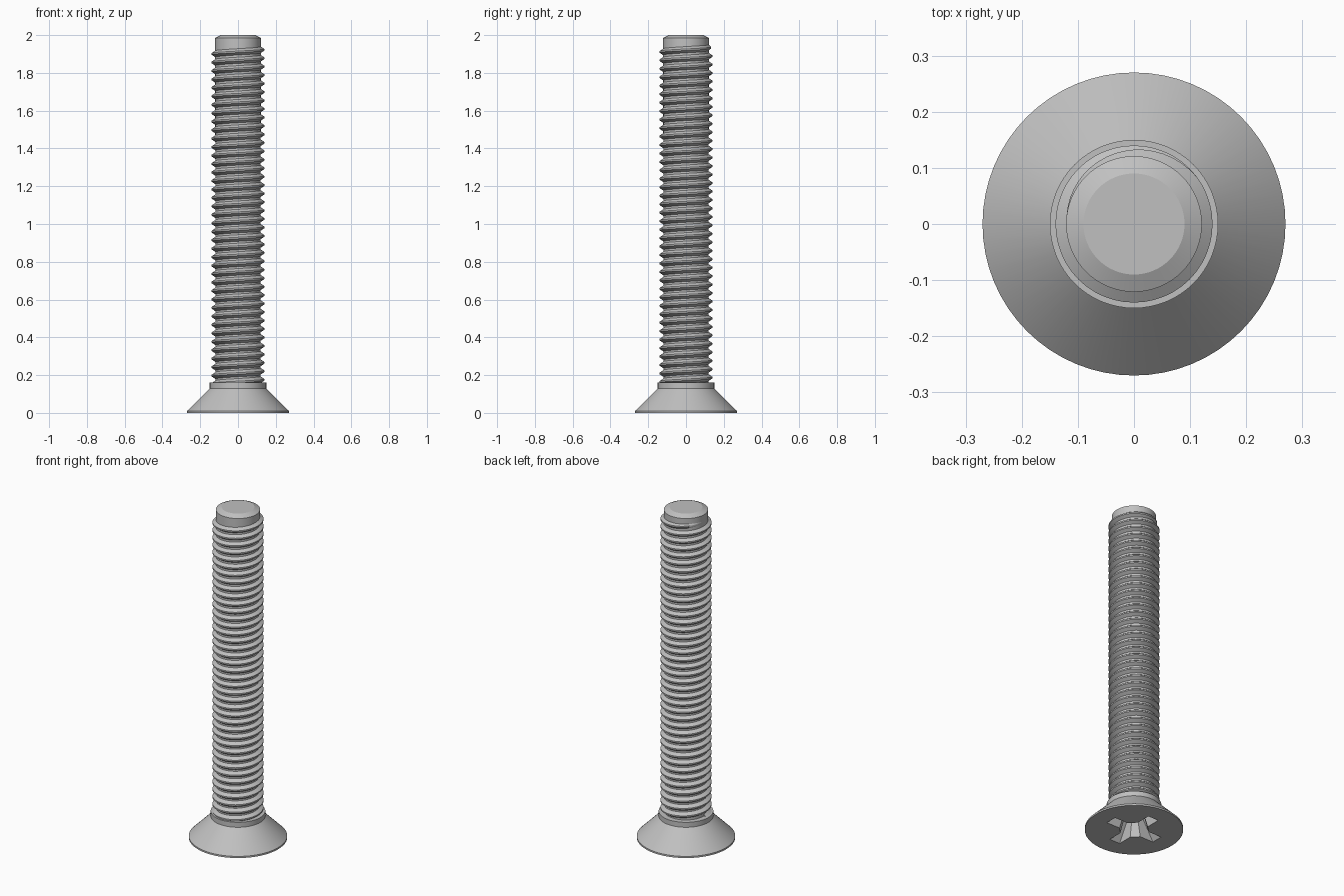
import bpy
import bmesh
from math import cos, sin, pi, radians

cube = bpy.data.objects.get("Cube")
if cube:
    bpy.data.objects.remove(cube, do_unlink=True)

steel = bpy.data.materials.new("grey steel")
steel.use_nodes = True
STEEL = (0.53, 0.53, 0.53, 1)
steel.diffuse_color = STEEL
steel.node_tree.nodes["Principled BSDF"].inputs["Base Color"].default_value = STEEL

SIDES = 64
PITCH = 0.0448
CORE, CREST = 0.119, 0.139


def make_object(name, bm):
    bmesh.ops.recalc_face_normals(bm, faces=bm.faces)
    mesh = bpy.data.meshes.new(name)
    bm.to_mesh(mesh)
    bm.free()
    mesh.materials.append(steel)
    obj = bpy.data.objects.new(name, mesh)
    bpy.context.collection.objects.link(obj)
    return obj


def loft(name, rings):
    """Bridge closed rings of points in order and cap both ends."""
    bm = bmesh.new()
    rows = [[bm.verts.new(p) for p in ring] for ring in rings]
    for a, b in zip(rows, rows[1:]):
        for i in range(len(a)):
            j = (i + 1) % len(a)
            bm.faces.new((a[i], a[j], b[j], b[i]))
    bm.faces.new(rows[0][::-1])
    bm.faces.new(rows[-1])
    return make_object(name, bm)


def circle(r, z):
    return [(r * cos(2 * pi * i / SIDES), r * sin(2 * pi * i / SIDES), z)
            for i in range(SIDES)]


def cross(length, half, corner, z):
    """Cross outline with bevelled inner corners."""
    arm = [(length, -half), (length, half), (corner, half), (half, corner)]
    points = []
    for q in range(4):
        c, s = cos(q * pi / 2), sin(q * pi / 2)
        points += [(x * c - y * s, x * s + y * c, z) for x, y in arm]
    return points


# Countersunk head with collar
head = loft("countersunk_head", [circle(0.27, 0), circle(0.27, 0.01),
                                 circle(0.15, 0.13), circle(0.15, 0.16)])

# Tapered cross recess in the underside of the head
cutter = loft("recess_cutter", [cross(0.172, 0.036, 0.077, -0.01),
                                cross(0.085, 0.024, 0.045, 0.11)])
cutter.hide_render = True
cutter.hide_set(True)
recess = head.modifiers.new("cross recess", 'BOOLEAN')
recess.operation = 'DIFFERENCE'
recess.solver = 'EXACT'
recess.object = cutter
bpy.context.view_layer.objects.active = head
bpy.ops.object.modifier_apply(modifier=recess.name)
bpy.data.objects.remove(cutter, do_unlink=True)

# Shaft core with chamfered tip
core = loft("shaft_core", [circle(CORE, 0.15), circle(CORE + 0.002, 1.985),
                           circle(0.09, 2.0)])

# Right-hand thread, running out on the left of the tip
STEPS = 48
turns = 40
z_end = 1.945
rings = []
for i in range(turns * STEPS + 1):
    left = turns * STEPS - i
    angle = pi - 2 * pi * left / STEPS
    z = z_end - PITCH * left / STEPS
    fade = min(1, left / (0.4 * STEPS))
    outer = CORE + 0.001 + (CREST - CORE) * fade
    section = [(CORE - 0.004, -0.46), (outer, -0.09),
               (outer, 0.09), (CORE - 0.004, 0.46)]
    rings.append([(r * cos(angle), r * sin(angle), z + h * PITCH)
                  for r, h in section])
thread = loft("screw_thread", rings)

# Smooth round surfaces, keep creases sharp
bpy.ops.object.select_all(action='DESELECT')
for obj in (head, core, thread):
    obj.select_set(True)
bpy.context.view_layer.objects.active = head
bpy.ops.object.shade_smooth_by_angle(angle=radians(25))
